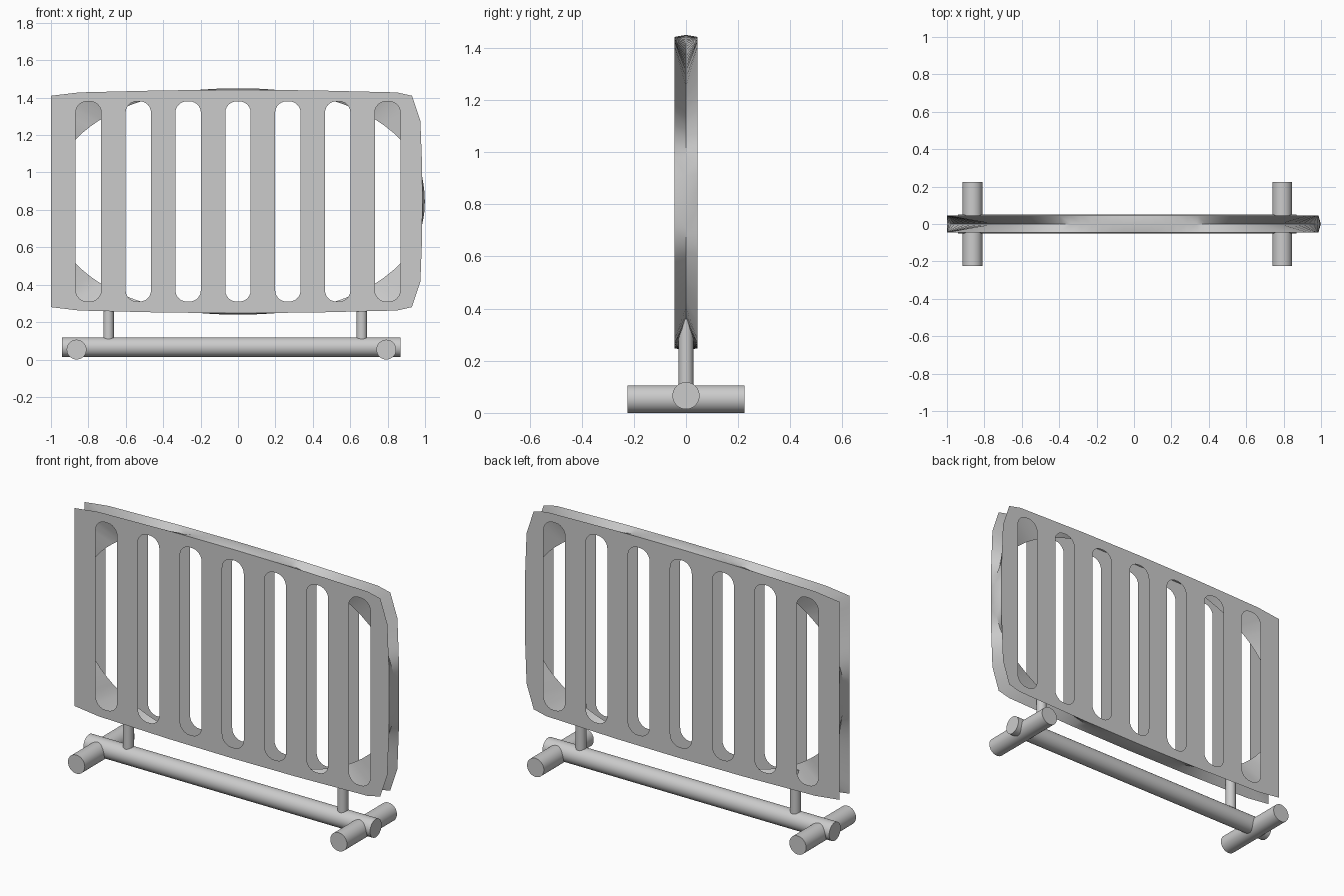
import bpy, bmesh, math
from mathutils import Vector

if "Cube" in bpy.data.objects:
    bpy.data.objects.remove(bpy.data.objects["Cube"])

ZC = 0.845      # height of the panel centre
HALF = 0.045    # half thickness of the panel


def smooth(obj, angle=30):
    bpy.ops.object.select_all(action='DESELECT')
    obj.select_set(True)
    bpy.context.view_layer.objects.active = obj
    bpy.ops.object.shade_smooth_by_angle(angle=math.radians(angle))


def tube(name, a, b, radius):
    a, b = Vector(a), Vector(b)
    bpy.ops.mesh.primitive_cylinder_add(vertices=40, radius=radius, depth=(b - a).length,
                                        location=(a + b) / 2)
    obj = bpy.context.object
    obj.name = name
    obj.rotation_euler = (b - a).to_track_quat('Z', 'Y').to_euler()
    smooth(obj)


def outline():
    # upper half of the plate edge, mirrored below; square left end, curved right end
    top = [(-1, .565), (-.85, .583), (-.4, .594), (0, .597), (.4, .594), (.85, .583),
           (.93, .565), (.975, .43), (.984, .2), (.986, 0)]
    pts = top + [(x, -z) for x, z in reversed(top[:-1])]
    result = []
    for i, (x0, z0) in enumerate(pts):
        x1, z1 = pts[(i + 1) % len(pts)]
        n = max(1, round(math.hypot(x1 - x0, z1 - z0) / 0.06))
        result += [(x0 + (x1 - x0) * k / n, z0 + (z1 - z0) * k / n) for k in range(n)]
    return result


def slot(cx, hw=0.068, hz=0.535, r=0.06):
    pts = []
    for q, (sx, sz) in enumerate([(1, 1), (-1, 1), (-1, -1), (1, -1)]):
        for k in range(7):
            t = math.pi / 2 * (q + k / 6)
            pts.append((cx + sx * (hw - r) + r * math.cos(t), sz * (hz - r) + r * math.sin(t)))
    return pts


def mid_point(x, z, a=0.999, b=0.605, n=2.2):
    # oval ridge line between the two plates
    s = ((abs(x) / a) ** n + (abs(z) / b) ** n) ** (-1 / n)
    return x * s, z * s


# Hollow panel: two slotted plates joined by a pinched rim
bm = bmesh.new()


def ring(pts, y):
    return [bm.verts.new((x, y, z + ZC)) for x, z in pts]


edge = outline()
rims = []
for y in (-HALF, HALF):
    loops = [ring(edge, y)] + [ring(slot(i * 0.2665), y) for i in range(-3, 4)]
    edges = [bm.edges.new((l[i], l[(i + 1) % len(l)])) for l in loops for i in range(len(l))]
    bmesh.ops.triangle_fill(bm, edges=edges, use_beauty=True, normal=(0, 1 if y > 0 else -1, 0))
    rims.append(loops[0])
middle = ring([mid_point(x, z) for x, z in edge], 0)
for rim in rims:
    for i in range(len(rim)):
        j = (i + 1) % len(rim)
        bm.faces.new((rim[i], rim[j], middle[j], middle[i]))
bmesh.ops.recalc_face_normals(bm, faces=bm.faces)
mesh = bpy.data.meshes.new("slotted_panel")
bm.to_mesh(mesh)
bm.free()
panel = bpy.data.objects.new("slotted_panel", mesh)
bpy.context.collection.objects.link(panel)
smooth(panel)

# Stand: long rail, cross feet and short posts
tube("base_rail", (-0.94, 0, 0.066), (0.87, 0, 0.066), 0.052)
for side, foot_x, post_x in (("left", -0.863, -0.692), ("right", 0.793, 0.662)):
    tube(side + "_foot", (foot_x, -0.225, 0.053), (foot_x, 0.225, 0.053), 0.053)
    tube(side + "_post", (post_x, 0, 0.08), (post_x, 0, 0.36), 0.028)
